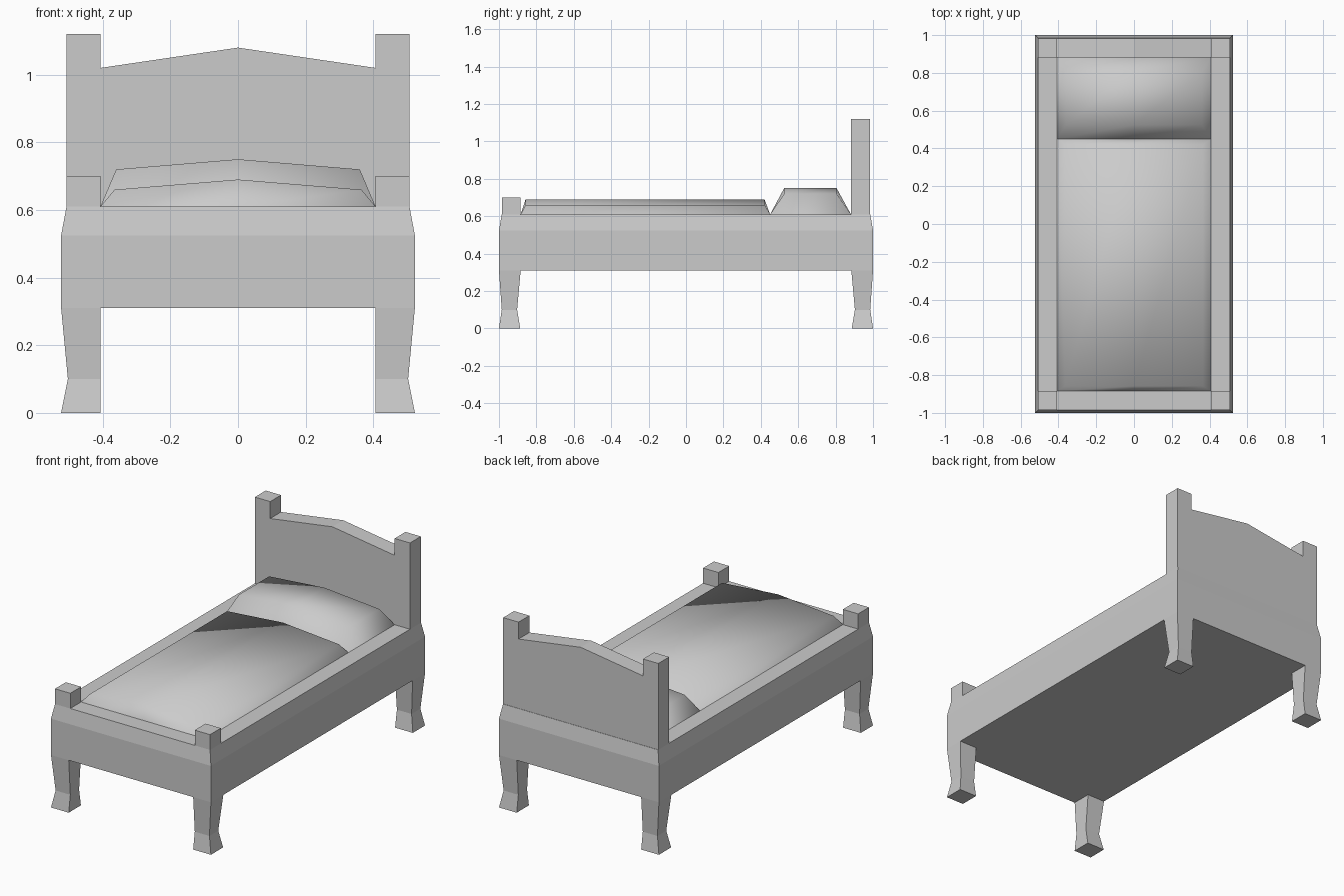
import bpy, bmesh

if "Cube" in bpy.data.objects:
    bpy.data.objects.remove(bpy.data.objects["Cube"])


def loft(name, rings, cap_bottom=True, smooth=False):
    """Skin a stack of rings that share a point count, bottom to top."""
    bm = bmesh.new()
    loops = [[bm.verts.new(p) for p in ring] for ring in rings]
    n = len(rings[0])
    for a, b in zip(loops, loops[1:]):
        for i in range(n):
            j = (i + 1) % n
            bm.faces.new((a[i], a[j], b[j], b[i]))
    if cap_bottom:
        bm.faces.new(loops[0][::-1])
        bm.faces.new(loops[-1])
        bmesh.ops.recalc_face_normals(bm, faces=bm.faces)
    else:
        # cushion top: two panels either side of the centre ridge
        t = loops[-1]
        bm.faces.new((t[0], t[1], t[4], t[5]))
        bm.faces.new((t[1], t[2], t[3], t[4]))
    for f in bm.faces:
        f.smooth = smooth
    mesh = bpy.data.meshes.new(name)
    bm.to_mesh(mesh)
    bm.free()
    obj = bpy.data.objects.new(name, mesh)
    bpy.context.collection.objects.link(obj)
    return obj


def rect(x0, x1, y0, y1, z):
    return [(x0, y0, z), (x1, y0, z), (x1, y1, z), (x0, y1, z)]


def cushion(name, base_y, top_y, top_x, edge_z, ridge_z):
    """Soft form with sloping sides and a raised centre line."""
    def ring(x, y, ze, zc):
        return [(-x, y[0], ze), (0, y[0], zc), (x, y[0], ze),
                (x, y[1], ze), (0, y[1], zc), (-x, y[1], ze)]
    return loft(name, [ring(0.407, base_y, 0.61, 0.61),
                       ring(top_x, top_y, edge_z, ridge_z)],
                cap_bottom=False, smooth=True)


# bed frame with chamfered upper edge
loft("bed_frame", [rect(-0.523, 0.523, -1, 1, 0.31),
                   rect(-0.523, 0.523, -1, 1, 0.525),
                   rect(-0.507, 0.507, -0.985, 0.985, 0.61)])

# four flared legs and two short foot posts
for sx, side in ((-1, "left"), (1, "right")):
    for sy, end in ((-1, "front"), (1, "back")):
        sections = [(0, 0.523, 1.0, 0.886), (0.1, 0.503, 0.985, 0.903),
                    (0.31, 0.523, 1.0, 0.884)]
        loft(f"{end}_{side}_leg",
             [rect(sx * 0.407, sx * xo, sy * yi, sy * yo, z)
              for z, xo, yo, yi in sections])
    loft(f"foot_post_{side}",
         [rect(sx * 0.407, sx * 0.507, -0.985, -0.884, z) for z in (0.61, 0.70)])

# headboard with corner posts and a peaked top
half = [(0.507, 0.61), (0.507, 1.12), (0.407, 1.12), (0.407, 1.02)]
profile = half + [(0, 1.08)] + [(-x, z) for x, z in reversed(half)]
loft("headboard", [[(x, y, z) for x, z in profile] for y in (0.882, 0.983)])

# bedding
cushion("mattress", (-0.884, 0.45), (-0.858, 0.42), 0.365, 0.66, 0.69)
cushion("pillow", (0.45, 0.882), (0.525, 0.805), 0.36, 0.72, 0.75)
